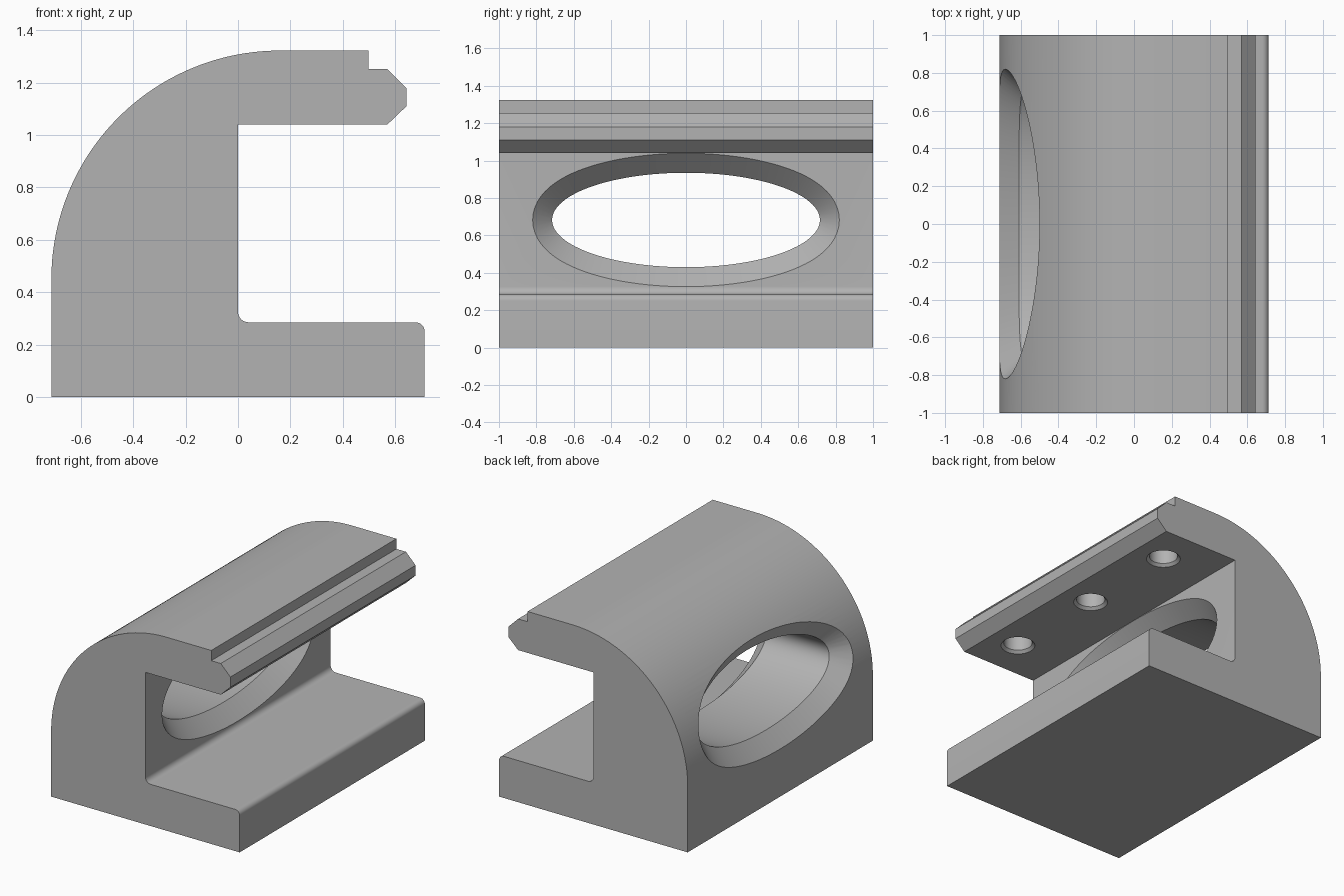
import bpy, bmesh
from math import sin, cos, pi, sqrt, hypot, radians

cube = bpy.data.objects.get("Cube")
if cube:
    bpy.data.objects.remove(cube, do_unlink=True)

grey = bpy.data.materials.new("light_grey")
grey.use_nodes = True
GREY = (0.45, 0.45, 0.45, 1)
grey.diffuse_color = GREY
grey.node_tree.nodes["Principled BSDF"].inputs["Base Color"].default_value = GREY


def arc(cx, cz, r, start, end, steps):
    """Points along an arc in the x-z plane, angles in degrees."""
    angles = [radians(start + (end - start) * i / steps) for i in range(steps + 1)]
    return [(cx + r * cos(a), cz + r * sin(a)) for a in angles]


def loft(name, rings):
    """Closed solid through matching rings of points."""
    bm = bmesh.new()
    loops = [[bm.verts.new(p) for p in ring] for ring in rings]
    n = len(loops[0])
    for a, b in zip(loops, loops[1:]):
        for i in range(n):
            j = (i + 1) % n
            bm.faces.new((a[i], a[j], b[j], b[i]))
    bm.faces.new(loops[0])
    bm.faces.new(loops[-1])
    bmesh.ops.recalc_face_normals(bm, faces=bm.faces)
    mesh = bpy.data.meshes.new(name)
    bm.to_mesh(mesh)
    bm.free()
    mesh.materials.append(grey)
    obj = bpy.data.objects.new(name, mesh)
    bpy.context.collection.objects.link(obj)
    return obj


def cut(target, cutter):
    cutter.hide_render = True
    mod = target.modifiers.new(cutter.name, 'BOOLEAN')
    mod.operation = 'DIFFERENCE'
    mod.solver = 'EXACT'
    mod.object = cutter
    bpy.context.view_layer.objects.active = target
    bpy.ops.object.modifier_apply(modifier=mod.name)
    bpy.data.objects.remove(cutter, do_unlink=True)


# Body: base shelf, upright, overhanging lip and rounded back
HALF, R, CX, CZ = 0.713, 0.873, 0.16, 0.45
profile = [(-HALF, 0), (HALF, 0)]
profile += arc(HALF - 0.035, 0.25, 0.035, 0, 90, 8)
profile += arc(0.04, 0.325, 0.04, 270, 180, 8)
profile += [(0, 1.04), (0.57, 1.04), (0.643, 1.11), (0.643, 1.18),
            (0.57, 1.253), (0.498, 1.253), (0.498, CZ + R)]
profile += arc(CX, CZ, R, 90, 180, 40)
body = loft("bracket_body", [[(x, y, z) for x, z in profile] for y in (-1, 1)])

# Oval window through the upright, bevelled on both sides
A, B, ZC, BEVEL, N = 0.716, 0.2525, 0.682, 0.104, 96


def back_x(z):
    return CX - sqrt(R * R - max(0, z - CZ) ** 2)


flat_outer, flat_inner, back_inner, back_outer, back_end = [], [], [], [], []
for i in range(N):
    t = 2 * pi * i / N
    y, z = A * cos(t), B * sin(t)
    ny, nz = y / A ** 2, z / B ** 2
    length = hypot(ny, nz)
    ny, nz, z = ny / length, nz / length, z + ZC
    flat_outer.append((0, y + BEVEL * ny, z + BEVEL * nz))
    flat_inner.append((-BEVEL, y, z))
    # The rear bevel follows the curved back
    x_in = back_x(z) + BEVEL
    slope = sqrt(1 - (max(0, z - CZ) / R) ** 2)
    dy, dz = BEVEL * ny, BEVEL * nz * slope
    dx = back_x(z + dz) - x_in
    back_inner.append((x_in, y, z))
    k = 1.4
    back_outer.append((x_in + k * dx, y + k * dy, z + k * dz))
    back_end.append((-1, y + k * dy, z + k * dz))
front_end = [(0.03, y, z) for x, y, z in flat_outer]
cut(body, loft("window_cutter", [front_end, flat_outer, flat_inner,
                                 back_inner, back_outer, back_end]))

# Three countersunk blind holes under the lip
for y0 in (-0.72, 0, 0.72):
    steps = [(0.108, 1.0), (0.108, 1.04), (0.09, 1.058), (0.09, 1.2)]
    rings = [[(0.36 + r * cos(2 * pi * i / 40), y0 + r * sin(2 * pi * i / 40), z)
              for i in range(40)] for r, z in steps]
    cut(body, loft("hole_cutter", rings))

# Smooth curves, sharp edges
bpy.ops.object.select_all(action='DESELECT')
body.select_set(True)
bpy.context.view_layer.objects.active = body
bpy.ops.object.shade_smooth_by_angle(angle=radians(25))
